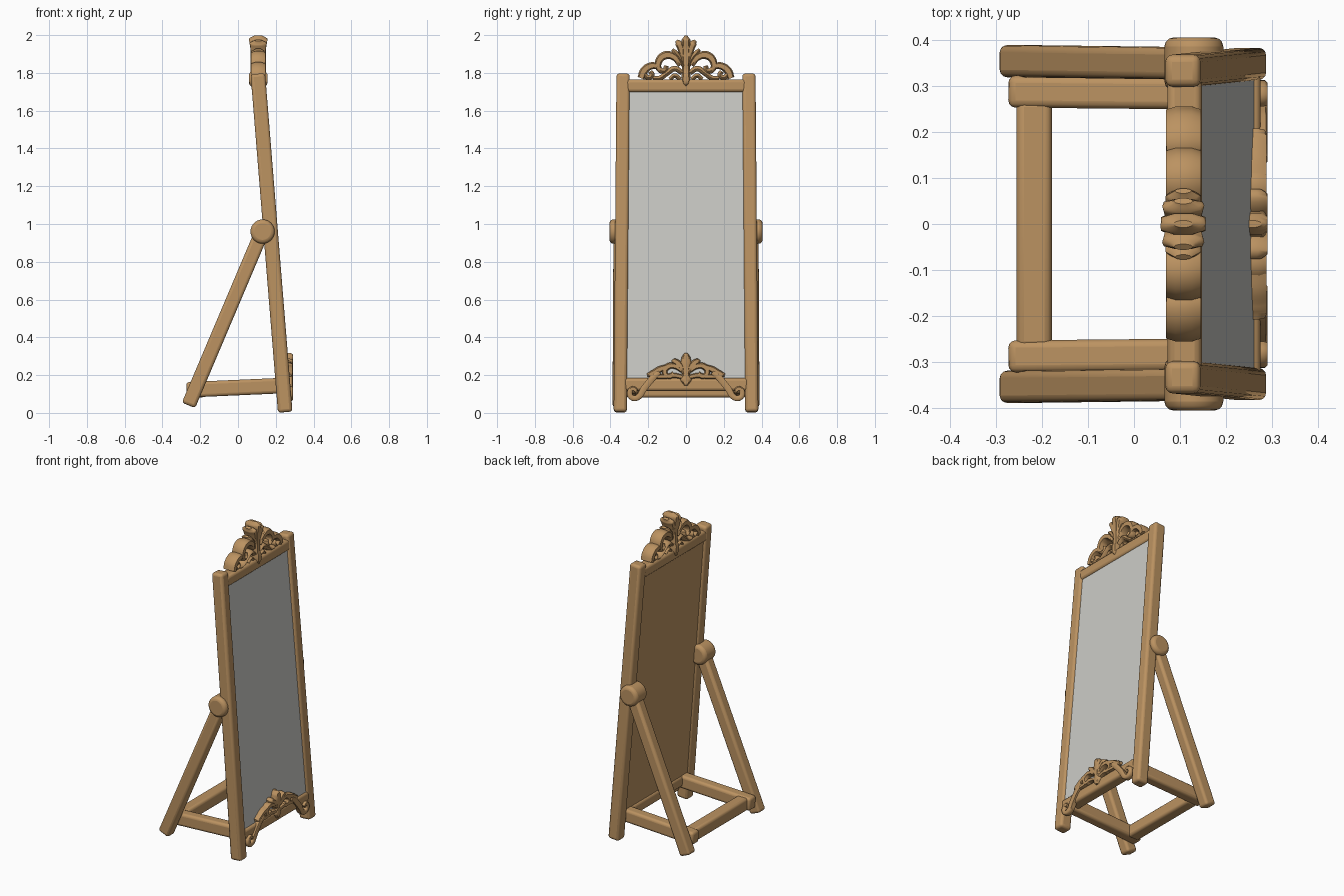
import bpy, math
from mathutils import Vector, Matrix

if "Cube" in bpy.data.objects:
    bpy.data.objects.remove(bpy.data.objects["Cube"])


def material(name, rgb):
    m = bpy.data.materials.new(name)
    m.diffuse_color = (*rgb, 1)
    m.use_nodes = True
    m.node_tree.nodes["Principled BSDF"].inputs["Base Color"].default_value = m.diffuse_color
    return m


WOOD = material("warm wood", (0.50, 0.29, 0.12))
GLASS = material("mirror glass", (0.60, 0.60, 0.57))


def smooth(ob, angle=40):
    bpy.ops.object.select_all(action='DESELECT')
    ob.select_set(True)
    bpy.context.view_layer.objects.active = ob
    bpy.ops.object.shade_smooth_by_angle(angle=math.radians(angle))


def beam(name, p, q, wx, wy, bevel=0.016, mat=WOOD):
    """Rounded bar from p to q; wy is its width along the world y axis."""
    p, q = Vector(p), Vector(q)
    d = (q - p).normalized()
    side = Vector((0, 1, 0)) if abs(d.y) < 0.9 else Vector((0, 0, 1))
    across = side.cross(d).normalized()
    side = d.cross(across)
    bpy.ops.mesh.primitive_cube_add(size=1)
    ob = bpy.context.object
    ob.name = name
    rot = Matrix((across, side, d)).transposed()
    ob.data.transform(Matrix.Translation((p + q) / 2) @ rot.to_4x4()
                      @ Matrix.Diagonal((wx, wy, (q - p).length, 1)))
    ob.data.materials.append(mat)
    if bevel:
        mod = ob.modifiers.new("rounding", 'BEVEL')
        mod.width, mod.segments = bevel, 3
    smooth(ob)
    return ob


def scrollwork(name, strokes, x, depth, lean=0.0, flare=None):
    """Mirrored strokes of (y, z, radius) swept as rounded, flat-faced carving."""
    cu = bpy.data.curves.new(name, 'CURVE')
    cu.dimensions = '3D'
    cu.bevel_depth, cu.bevel_resolution, cu.resolution_u = 1.0, 3, 5
    cu.use_fill_caps = True
    for pts in strokes:
        centred = all(abs(y) < 1e-6 for y, z, r in pts)
        for s in ((1,) if centred else (1, -1)):
            sp = cu.splines.new('BEZIER')
            sp.bezier_points.add(len(pts) - 1)
            for bp, (y, z, r) in zip(sp.bezier_points, pts):
                bp.co, bp.radius = (0, s * y, z), r
                bp.handle_left_type = bp.handle_right_type = 'AUTO'
    ob = bpy.data.objects.new(name, cu)
    bpy.context.collection.objects.link(ob)
    bpy.ops.object.select_all(action='DESELECT')
    ob.select_set(True)
    bpy.context.view_layer.objects.active = ob
    bpy.ops.object.convert(target='MESH')
    ob = bpy.context.object
    for v in ob.data.vertices:
        h = flare(v.co.z) if flare else depth / 2
        v.co.x = x + max(-h, min(h, v.co.x * 2.6)) + lean * v.co.z
    ob.data.materials.clear()
    ob.data.materials.append(WOOD)
    smooth(ob, 50)
    return ob


def lean_x(z):
    """Centre line of the leaning mirror."""
    return 0.25 - 0.081 * z


# Posts, back legs, pivots and side rails
for s, tag in ((1, "left"), (-1, "right")):
    beam("post_" + tag, (lean_x(0), s * 0.348, 0.004), (lean_x(1.79), s * 0.333, 1.795), 0.077, 0.07)
    beam("back_leg_" + tag, (-0.262, s * 0.354, 0.04), (0.13, s * 0.349, 0.965), 0.076, 0.07)
    beam("side_rail_" + tag, (-0.272, s * 0.288, 0.122), (0.245, s * 0.283, 0.145), 0.082, 0.07)
    bpy.ops.mesh.primitive_cylinder_add(vertices=32, radius=0.064, depth=0.115,
                                        location=(0.13, s * 0.348, 0.96),
                                        rotation=(math.pi / 2, 0, 0))
    knob = bpy.context.object
    knob.name = "pivot_" + tag
    knob.data.materials.append(WOOD)
    mod = knob.modifiers.new("rounding", 'BEVEL')
    mod.width, mod.segments, mod.limit_method = 0.02, 3, 'ANGLE'
    smooth(knob)

# Cross rails
beam("back_rail", (-0.217, -0.27, 0.121), (-0.217, 0.27, 0.121), 0.077, 0.08)
beam("top_rail", (lean_x(1.73), -0.32, 1.732), (lean_x(1.73), 0.32, 1.732), 0.075, 0.068)
beam("bottom_rail", (lean_x(0.15), -0.33, 0.15), (lean_x(0.15), 0.33, 0.15), 0.075, 0.068)

# Backing board and glass
beam("backing_board", (lean_x(0.15) - 0.008, 0, 0.15), (lean_x(1.73) - 0.008, 0, 1.73), 0.036, 0.63, 0)
beam("mirror_pane", (lean_x(0.17) + 0.018, 0, 0.17), (lean_x(1.71) + 0.018, 0, 1.71), 0.016, 0.625, 0, GLASS)

# Top crest: outer scrolls, inner curls, then the fan
scrollwork("crest_scrolls", [
    [(0.03, 1.84, .014), (0.065, 1.885, .02), (0.11, 1.893, .023), (0.145, 1.86, .02),
     (0.14, 1.818, .016), (0.11, 1.812, .014), (0.105, 1.838, .013)],
    [(0.14, 1.83, .014), (0.18, 1.838, .02), (0.222, 1.812, .022), (0.238, 1.772, .02)],
    [(0.225, 1.80, .015), (0.2, 1.775, .014), (0.18, 1.79, .014), (0.19, 1.808, .012)],
    [(0.02, 1.80, .014), (0.06, 1.822, .016), (0.098, 1.80, .015), (0.14, 1.772, .014),
     (0.175, 1.77, .014)],
    [(0.03, 1.765, .012), (0.06, 1.785, .013), (0.085, 1.765, .012)],
], 0.108, 0.076)
scrollwork("crest_fan", [
    [(0, 1.72, .012), (0, 1.76, .026), (0, 1.84, .02), (0, 1.93, .025), (0, 1.975, .024), (0, 1.998, .008)],
    [(0.008, 1.84, .012), (0.022, 1.91, .018), (0.038, 1.955, .02), (0.05, 1.972, .008)],
    [(0.01, 1.83, .01), (0.035, 1.88, .015), (0.06, 1.91, .015), (0.072, 1.925, .007)],
], 0.107, 0.08, 0, lambda z: 0.04 + 0.011 * max(0, min(1, (z - 1.92) / 0.07)) + 0.008 * (z < 1.80))

# Lower ornament: fan, scrolls and diagonal arms
scrollwork("lower_fan", [
    [(0, 0.145, .012), (0, 0.175, .032), (0, 0.21, .02), (0, 0.265, .03), (0, 0.295, .025), (0, 0.318, .008)],
    [(0.01, 0.21, .012), (0.035, 0.255, .018), (0.06, 0.272, .017), (0.075, 0.27, .008)],
], 0.257, 0.066)
scrollwork("lower_scrolls", [
    [(0.02, 0.225, .014), (0.06, 0.248, .016), (0.10, 0.243, .018), (0.112, 0.21, .015),
     (0.085, 0.193, .014), (0.065, 0.21, .013)],
    [(0.10, 0.245, .014), (0.14, 0.23, .018), (0.18, 0.207, .018), (0.205, 0.2, .01)],
    [(0.02, 0.19, .013), (0.06, 0.198, .014), (0.12, 0.192, .014), (0.19, 0.193, .014)],
], 0.257, 0.062)
scrollwork("lower_arms", [
    [(0.14, 0.215, .014), (0.18, 0.18, .018), (0.225, 0.125, .018), (0.255, 0.082, .016),
     (0.285, 0.08, .015), (0.298, 0.108, .015), (0.28, 0.128, .014), (0.262, 0.115, .012)],
], 0.272, 0.036)
